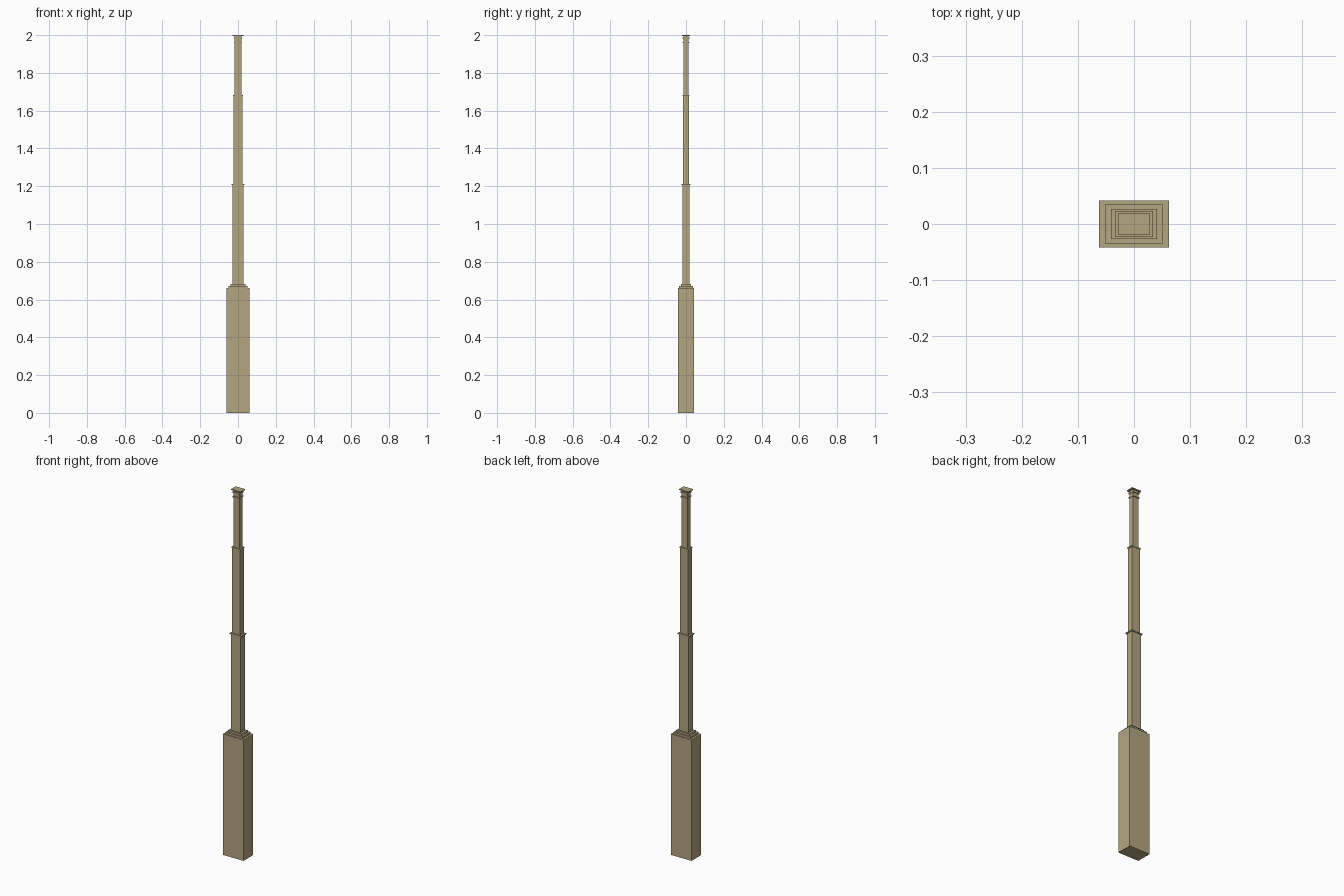
import bpy

if "Cube" in bpy.data.objects:
    bpy.data.objects.remove(bpy.data.objects["Cube"])

# One flat stone colour
mat = bpy.data.materials.new("tan stone")
mat.diffuse_color = (0.46, 0.38, 0.22, 1)
mat.use_nodes = True
mat.node_tree.nodes["Principled BSDF"].inputs["Base Color"].default_value = mat.diffuse_color


def box(name, hx, hy, z0, z1):
    """Box centred on the axis, given half sizes and height range."""
    bpy.ops.mesh.primitive_cube_add(size=2, location=(0, 0, (z0 + z1) / 2))
    ob = bpy.context.object
    ob.name = name
    for v in ob.data.vertices:
        v.co.x *= hx
        v.co.y *= hy
        v.co.z *= (z1 - z0) / 2
    ob.data.materials.append(mat)


# Pedestal with two ledges
box("pedestal", 0.062, 0.042, 0, 0.661)
box("lower_ledge", 0.051, 0.036, 0.661, 0.672)
box("upper_ledge", 0.041, 0.027, 0.672, 0.682)

# Shaft sections, each narrower than the one below, with thin lips
box("lower_shaft", 0.029, 0.019, 0.682, 1.207)
box("lower_lip", 0.034, 0.023, 1.207, 1.213)
box("middle_shaft", 0.024, 0.0155, 1.213, 1.678)
box("middle_lip", 0.027, 0.018, 1.678, 1.684)
box("upper_shaft", 0.018, 0.0135, 1.684, 1.997)

# Capital bands and cap plate
box("neck_band", 0.020, 0.018, 1.957, 1.963)
box("capital_band", 0.020, 0.018, 1.980, 1.988)
box("cap", 0.028, 0.020, 1.995, 2.0)
